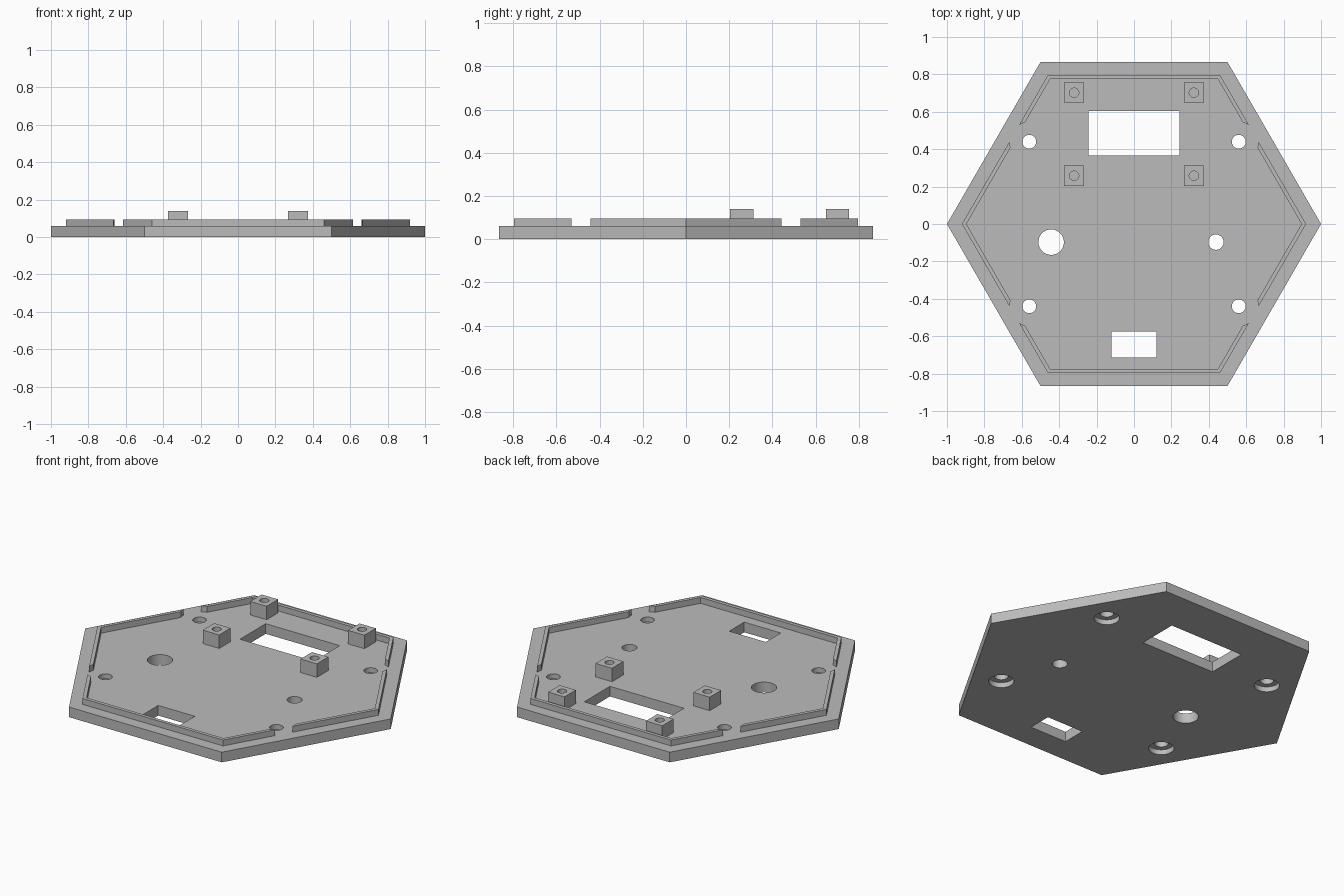
import bpy, bmesh, math
from mathutils import Matrix

old = bpy.data.objects.get("Cube")
if old:
    bpy.data.objects.remove(old, do_unlink=True)

BASE_TOP, RIM_TOP, POST_TOP = 0.06, 0.095, 0.14

grey = bpy.data.materials.new("plain grey")
grey.use_nodes = True
colour = (0.5, 0.5, 0.5, 1)
grey.diffuse_color = colour
grey.node_tree.nodes["Principled BSDF"].inputs["Base Color"].default_value = colour


def finish(name, bm):
    mesh = bpy.data.meshes.new(name)
    bm.to_mesh(mesh)
    bm.free()
    mesh.materials.append(grey)
    obj = bpy.data.objects.new(name, mesh)
    bpy.context.collection.objects.link(obj)
    return obj


def add_box(bm, x, y, width, depth, z0, z1):
    place = Matrix.Translation((x, y, (z0 + z1) / 2)) @ Matrix.Diagonal((width, depth, z1 - z0, 1))
    bmesh.ops.create_cube(bm, size=1, matrix=place)


def add_prism(bm, x, y, radius, z0, z1, sides=48, turn=0.0):
    place = Matrix.Translation((x, y, (z0 + z1) / 2)) @ Matrix.Rotation(turn, 4, "Z")
    bmesh.ops.create_cone(bm, cap_ends=True, segments=sides, radius1=radius,
                          radius2=radius, depth=z1 - z0, matrix=place)


def hexagon(bm, radius, z0, z1):
    # corners point along x
    add_prism(bm, 0, 0, radius, z0, z1, 6, math.pi / 6 if corner_offset else 0)


def cut(obj, *cutters):
    for cutter in cutters:
        cutter.hide_render = True
        mod = obj.modifiers.new("cut", "BOOLEAN")
        mod.operation, mod.solver, mod.object = "DIFFERENCE", "EXACT", cutter
    graph = bpy.context.evaluated_depsgraph_get()
    mesh = bpy.data.meshes.new_from_object(obj.evaluated_get(graph))
    obj.modifiers.clear()
    obj.data = mesh
    for cutter in cutters:
        bpy.data.objects.remove(cutter, do_unlink=True)


# Find whether the cone primitive starts its ring on the x axis
probe = bmesh.new()
add_prism(probe, 0, 0, 1, 0, 1, 6)
corner_offset = max(v.co.x for v in probe.verts) < 0.99
probe.free()

screw_spots = [(sx * 0.56, sy * 0.44) for sx in (-1, 1) for sy in (-1, 1)]
post_spots = [(sx * 0.32, y) for sx in (-1, 1) for y in (0.258, 0.702)]

# Base plate with windows, round openings and counterbored screw holes
bm = bmesh.new()
hexagon(bm, 1, 0, BASE_TOP)
base = finish("base_plate", bm)

through = bmesh.new()
add_box(through, 0, 0.485, 0.485, 0.24, -0.1, 0.2)
add_box(through, 0, -0.645, 0.24, 0.14, -0.1, 0.2)
add_prism(through, -0.443, -0.097, 0.068, -0.1, 0.2)
add_prism(through, 0.438, -0.097, 0.041, -0.1, 0.2)
bores = bmesh.new()
for x, y in screw_spots:
    add_prism(through, x, y, 0.037, -0.1, 0.2)
    add_prism(bores, x, y, 0.068, -0.1, 0.03)
cut(base, finish("opening_cutter", through), finish("counterbore_cutter", bores))

# Thin raised rim, broken around each screw hole
bm = bmesh.new()
hexagon(bm, 0.92, BASE_TOP, RIM_TOP)
rim = finish("raised_rim", bm)
inner = bmesh.new()
hexagon(inner, 0.896, 0, 0.2)
gaps = bmesh.new()
for x, y in screw_spots:
    add_prism(gaps, x, y, 0.105, 0, 0.2)
cut(rim, finish("rim_inner_cutter", inner), finish("rim_gap_cutter", gaps))

# Four square mounting posts with blind pilot holes
bm = bmesh.new()
pilots = bmesh.new()
for x, y in post_spots:
    add_box(bm, x, y, 0.107, 0.107, BASE_TOP, POST_TOP)
    add_prism(pilots, x, y, 0.025, BASE_TOP + 0.002, 0.3, 32)
posts = finish("mounting_posts", bm)
cut(posts, finish("pilot_cutter", pilots))

# Smooth the round walls, keep flat faces crisp
for obj in (base, rim, posts):
    bpy.ops.object.select_all(action="DESELECT")
    obj.select_set(True)
    bpy.context.view_layer.objects.active = obj
    bpy.ops.object.shade_smooth_by_angle(angle=math.radians(30))
